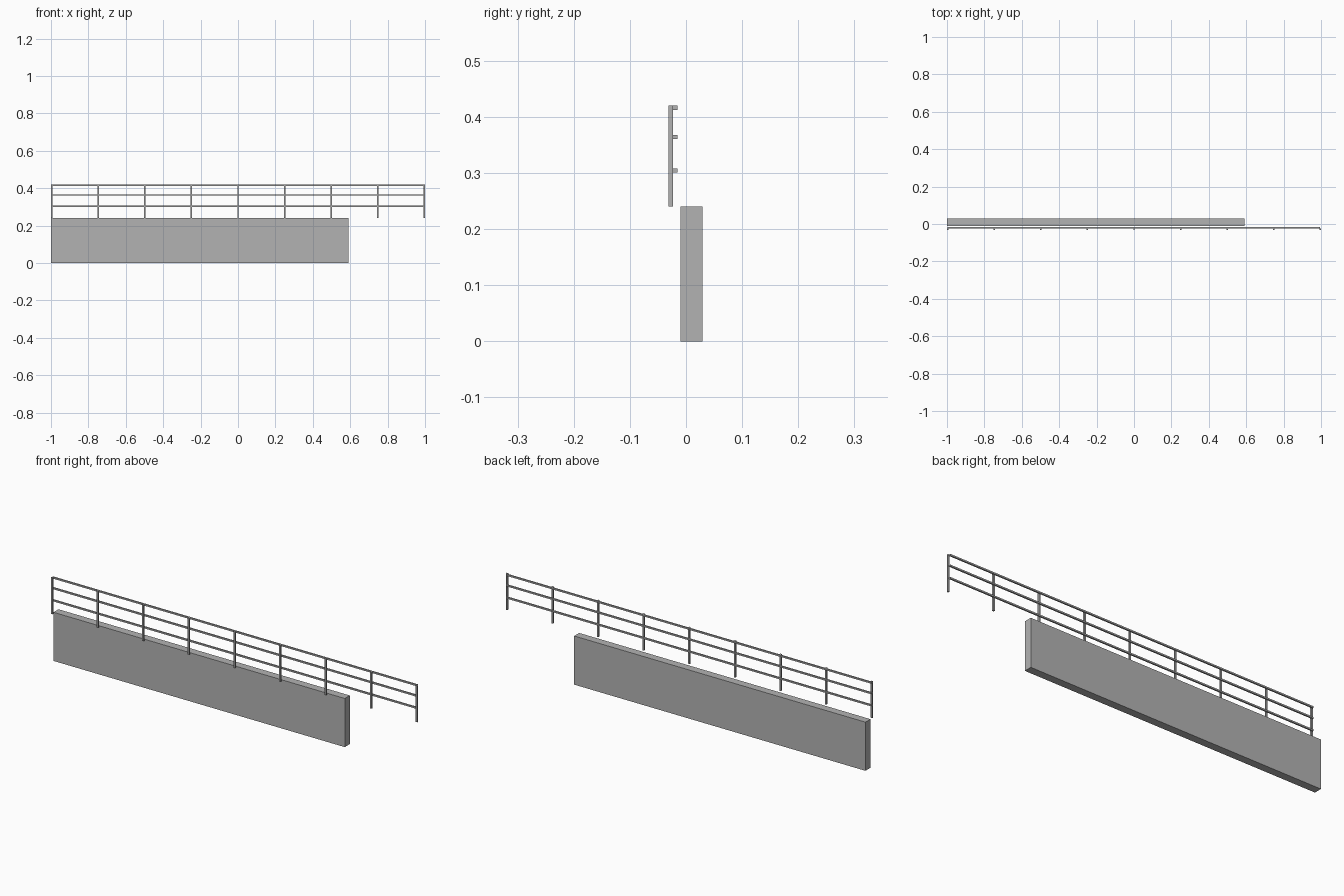
import bpy

if "Cube" in bpy.data.objects:
    bpy.data.objects.remove(bpy.data.objects["Cube"])


def make_material(name, value):
    mat = bpy.data.materials.new(name)
    mat.diffuse_color = (value, value, value, 1)
    mat.use_nodes = True
    mat.node_tree.nodes["Principled BSDF"].inputs["Base Color"].default_value = mat.diffuse_color
    return mat


def box(name, low, high, mat):
    centre = [(a + b) / 2 for a, b in zip(low, high)]
    bpy.ops.mesh.primitive_cube_add(size=1, location=centre)
    obj = bpy.context.object
    obj.name = name
    obj.scale = [b - a for a, b in zip(low, high)]
    bpy.ops.object.transform_apply(location=False, rotation=False, scale=True)
    obj.data.materials.append(mat)
    return obj


grey = make_material("concrete grey", 0.45)

# Solid base wall, shorter than the railing
box("wall", (-1, -0.01, 0), (0.59, 0.029, 0.24), grey)

# Nine evenly spaced posts in front of the wall
HALF = 0.004
for i in range(9):
    x = -0.996 + i * 1.992 / 8
    box(f"post_{i + 1}", (x - HALF, -0.031, 0.24), (x + HALF, -0.023, 0.42), grey)

# Three horizontal rails fixed to the back of the posts
for name, top in (("top_rail", 0.42), ("middle_rail", 0.368), ("lower_rail", 0.308)):
    box(name, (-0.998, -0.023, top - 0.0075), (0.994, -0.0155, top), grey)
